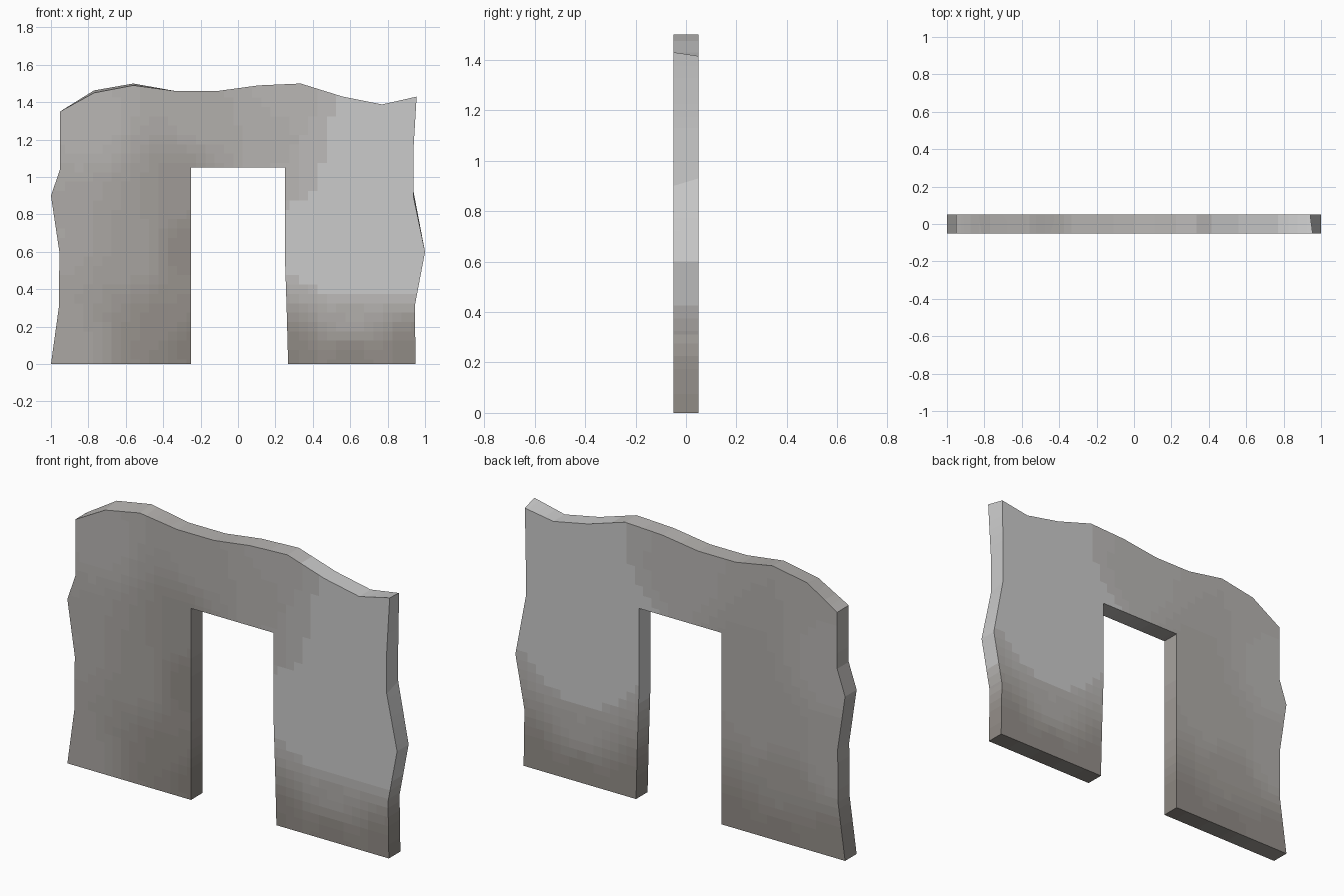
import bpy, bmesh
from mathutils import Vector

if "Cube" in bpy.data.objects:
    bpy.data.objects.remove(bpy.data.objects["Cube"])

HALF = 0.05  # half thickness of the wall

# Front outline (x, z), counter-clockwise from the lower left corner
outline = [
    (-1, 0), (-.25, 0),                                          # left foot
    (-.25, 1.05), (.25, 1.05), (.25, .6), (.26, .3), (.268, 0),  # doorway
    (.95, 0), (.945, .31), (1, .6), (.937, .9), (.937, 1.13),    # broken right edge
    (.955, 1.43), (.77, 1.388), (.56, 1.43), (.335, 1.5), (.11, 1.49), (-.11, 1.46),
    (-.335, 1.46), (-.56, 1.49), (-.77, 1.45),                   # uneven top
    (-.952, 1.35), (-.952, 1.04), (-1, .9), (-.955, .6), (-.957, .31),  # broken left edge
]
# Slight shifts of the rear outline, so the broken edges are not perfectly square
rear = {10: (.937, .93), 12: (.942, 1.415), 19: (-.56, 1.5), 20: (-.77, 1.463)}

# Stone tone (x, z, brightness) at a few spots; blended in between
front_tones = [
    (-.95, .1, 126), (-.95, .7, 130), (-.8, 1.3, 138), (-.55, .6, 124), (-.4, .2, 108),
    (-.27, .1, 98), (-.28, .6, 106), (-.3, 1, 116), (-.2, 1.3, 132), (.2, 1.2, 133),
    (.3, 1.4, 138), (.45, 1.15, 142), (.28, .95, 138), (.4, .7, 162), (.7, .9, 168),
    (.85, 1.3, 166), (.9, .6, 166), (.6, .45, 155), (.6, .25, 130), (.3, .05, 102),
    (.6, .03, 102), (.9, .05, 104),
]
back_tones = [
    (.8, 1.2, 162), (.6, .6, 158), (.6, .3, 133), (.3, .05, 106), (.6, .04, 106),
    (.9, .05, 106), (.3, .9, 148), (0, 1.25, 138), (-.3, .9, 127), (-.5, .6, 129),
    (-.9, 1, 138), (-.9, .5, 132), (-.6, .3, 118), (-.6, .04, 104), (-.3, .05, 104), (-.9, .04, 106),
]


def tone(x, z, spots):
    weights = [1 / ((x - a) ** 2 + (z - b) ** 2 + .004) ** 1.6 for a, b, _ in spots]
    return sum(w * s[2] for w, s in zip(weights, spots)) / sum(weights)


# Closed slab: front and back faces, then the rim around the outline
bm = bmesh.new()
front = [bm.verts.new((x, -HALF, z)) for x, z in outline]
back = []
for i, p in enumerate(outline):
    x, z = rear.get(i, p)
    back.append(bm.verts.new((x, HALF, z)))
bm.faces.new(front)
bm.faces.new(back[::-1])
n = len(outline)
for i in range(n):
    j = (i + 1) % n
    bm.faces.new((front[j], front[i], back[i], back[j]))
bmesh.ops.recalc_face_normals(bm, faces=bm.faces)

# Slice into small cells so the weathered tone can fade gradually
STEP = 0.05
for axis, start, count in ((Vector((1, 0, 0)), -.975, 40), (Vector((0, 0, 1)), .025, 30)):
    for k in range(count):
        bmesh.ops.bisect_plane(bm, geom=bm.verts[:] + bm.edges[:] + bm.faces[:], dist=1e-5,
                               plane_co=axis * (start + k * STEP), plane_no=axis)

# Stone shades from dark brown-grey to light grey
mesh = bpy.data.meshes.new("ruined_doorway_wall")
LOW, HIGH, SHADES = 98, 168, 24
for k in range(SHADES):
    t = k / (SHADES - 1)
    level = LOW + (HIGH - LOW) * t
    v = (level / 255) ** 2.2 / .54
    warm = .10 * (1 - t) ** 1.5
    mat = bpy.data.materials.new(f"stone_{k:02d}")
    mat.diffuse_color = (v * (1 + warm), v, v * (1 - warm), 1)
    mat.use_nodes = True
    mat.node_tree.nodes["Principled BSDF"].inputs["Base Color"].default_value = mat.diffuse_color
    mesh.materials.append(mat)

for f in bm.faces:
    c = f.calc_center_median()
    a, b = tone(c.x, c.z, front_tones), tone(c.x, c.z, back_tones)
    mix = (c.y + HALF) / (2 * HALF)
    level = a + (b - a) * mix
    f.material_index = max(0, min(SHADES - 1, round((level - LOW) / (HIGH - LOW) * (SHADES - 1))))

bm.to_mesh(mesh)
bm.free()
wall = bpy.data.objects.new("ruined_doorway_wall", mesh)
bpy.context.collection.objects.link(wall)
